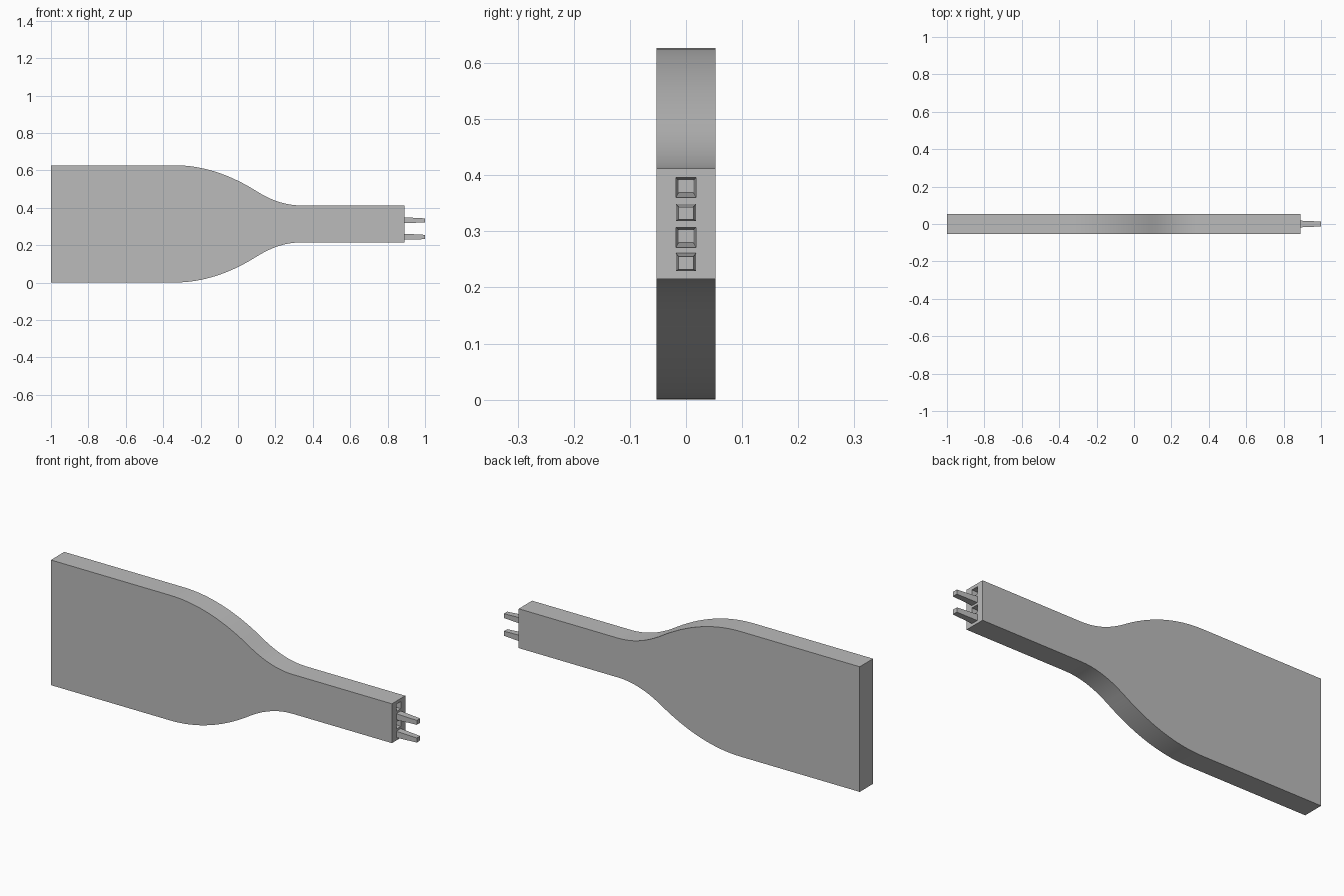
import bpy
import bmesh

cube = bpy.data.objects.get("Cube")
if cube:
    bpy.data.objects.remove(cube, do_unlink=True)

grey = bpy.data.materials.new("plain grey")
grey.use_nodes = True
colour = (0.5, 0.5, 0.5, 1)
grey.diffuse_color = colour
grey.node_tree.nodes["Principled BSDF"].inputs["Base Color"].default_value = colour

MID, HALF_Y = 0.3135, 0.053          # mid height and half thickness
WIDE, NECK = 0.3135, 0.0985          # half heights of blade and neck
LEFT, START, BEND, STOP, END = -1, -0.34, 0.10, 0.34, 0.89


def finish(bm, name):
    bmesh.ops.recalc_face_normals(bm, faces=bm.faces)
    mesh = bpy.data.meshes.new(name)
    bm.to_mesh(mesh)
    bm.free()
    mesh.materials.append(grey)
    obj = bpy.data.objects.new(name, mesh)
    bpy.context.collection.objects.link(obj)
    return obj


def half_height(x):
    """Two tangent arcs easing from the wide blade to the neck."""
    slope = 2 * (WIDE - NECK) / (STOP - START)
    if x < BEND:
        return WIDE - slope * (x - START) ** 2 / (2 * (BEND - START))
    return NECK + slope * (STOP - x) ** 2 / (2 * (STOP - BEND))


def taper(bm, x0, x1, base, tip):
    """Tapered bar along x; base and tip are (half width, low z, high z)."""
    rings = []
    for x, (w, lo, hi) in ((x0, base), (x1, tip)):
        rings.append([bm.verts.new((x, y, z))
                      for y, z in ((-w, lo), (w, lo), (w, hi), (-w, hi))])
    a, b = rings
    bm.faces.new(a)
    bm.faces.new(b)
    for i in range(4):
        j = (i + 1) % 4
        bm.faces.new((a[i], a[j], b[j], b[i]))


# Body: mirrored outline extruded through the thickness
steps = 24
xs = [START + (STOP - START) * i / steps for i in range(steps + 1)]
upper = [(LEFT, WIDE)] + [(x, half_height(x)) for x in xs] + [(END, NECK)]
outline = upper + [(x, -h) for x, h in reversed(upper)]
bm = bmesh.new()
face = bm.faces.new([bm.verts.new((x, -HALF_Y, MID + h)) for x, h in outline])
extruded = bmesh.ops.extrude_face_region(bm, geom=[face])["geom"]
bmesh.ops.translate(bm, vec=(0, 2 * HALF_Y, 0),
                    verts=[v for v in extruded if isinstance(v, bmesh.types.BMVert)])
body = finish(bm, "body")

# Tapered sockets cut into the neck end
bm = bmesh.new()
slope = 0.005 / 0.11
for low, high in ((0.360, 0.396), (0.271, 0.307)):
    out = 0.01 * slope
    taper(bm, END + 0.01, END - 0.11,
          (0.018 + out, low - out, high + out), (0.013, low + 0.009, high - 0.005))
cutter = finish(bm, "socket_cutter")
cutter.hide_render = True
cutter.hide_viewport = True

cut = body.modifiers.new("sockets", "BOOLEAN")
cut.operation = "DIFFERENCE"
cut.solver = "EXACT"
cut.object = cutter

# Apply the cut so that the cutter can go
bpy.context.view_layer.update()
graph = bpy.context.evaluated_depsgraph_get()
cut_mesh = bpy.data.meshes.new_from_object(body.evaluated_get(graph))
body.modifiers.clear()
body.data = cut_mesh
bpy.data.objects.remove(cutter, do_unlink=True)

# Tapered pins
for name, low, high in (("upper_pin", 0.318, 0.349), ("lower_pin", 0.229, 0.261)):
    bm = bmesh.new()
    taper(bm, END - 0.002, 1, (0.018, low, high), (0.013, low + 0.003, high - 0.006))
    finish(bm, name)

# Smooth curved edge, crisp corners
bpy.ops.object.select_all(action="DESELECT")
body.select_set(True)
bpy.context.view_layer.objects.active = body
bpy.ops.object.shade_smooth_by_angle(angle=0.5)
